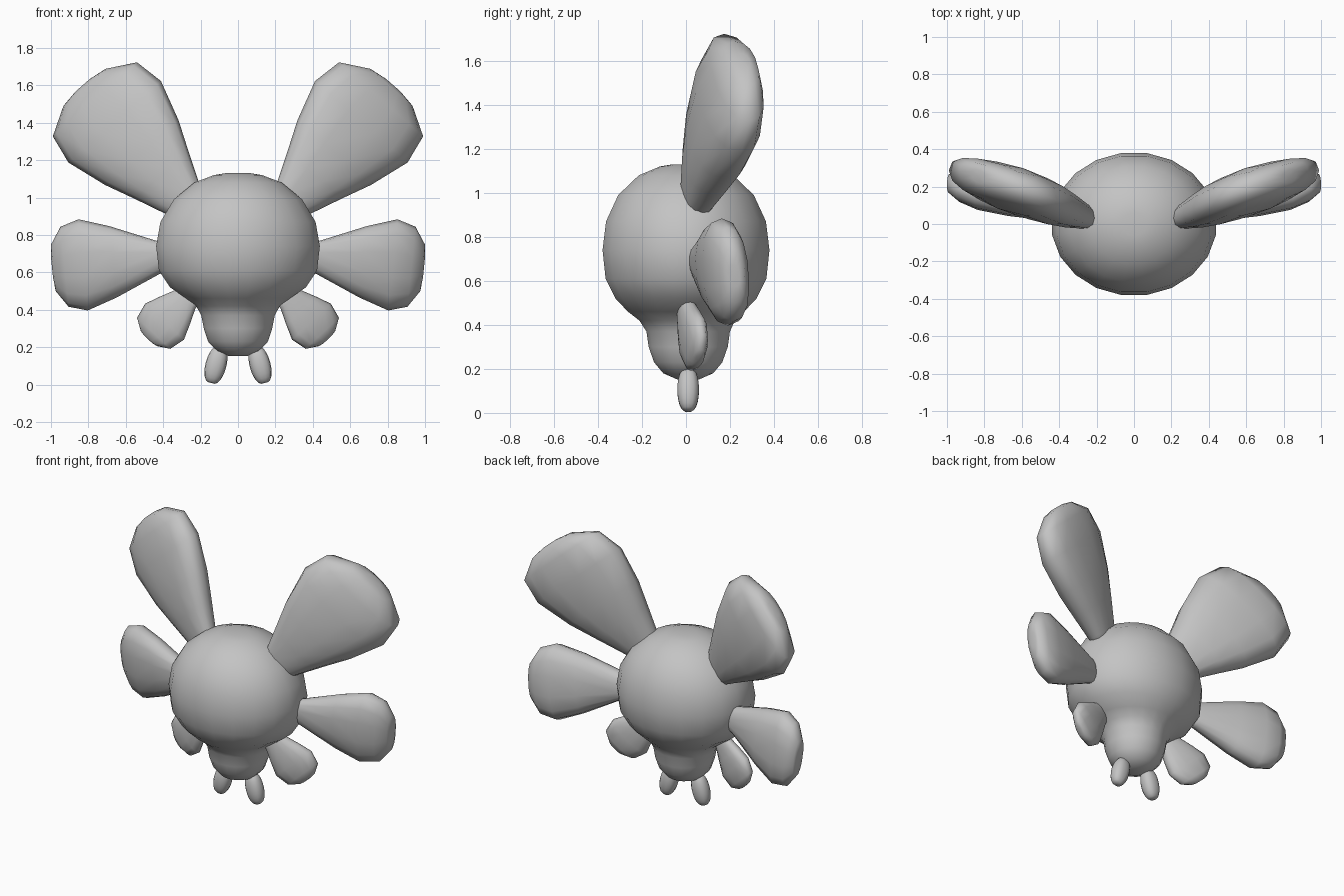
import bpy, bmesh, math
from mathutils import Vector

if "Cube" in bpy.data.objects:
    bpy.data.objects.remove(bpy.data.objects["Cube"])

grey = bpy.data.materials.new("grey")
grey.diffuse_color = (0.55, 0.55, 0.55, 1)
grey.use_nodes = True
grey.node_tree.nodes["Principled BSDF"].inputs["Base Color"].default_value = grey.diffuse_color


def loft(name, rings, sides, power=1.0, turn=0.0):
    """Skin elliptical rings (centre, half-axis u, half-axis v) and close both ends with a fan."""
    bm = bmesh.new()
    loops = []
    for c, u, v in rings:
        loop = []
        for i in range(sides):
            a = 2 * math.pi * (i + turn) / sides
            ca, sa = math.cos(a), math.sin(a)
            ca = math.copysign(abs(ca) ** power, ca)
            sa = math.copysign(abs(sa) ** power, sa)
            loop.append(bm.verts.new(c + u * ca + v * sa))
        loops.append(loop)
    for p, q in zip(loops, loops[1:]):
        for i in range(sides):
            j = (i + 1) % sides
            bm.faces.new((p[i], p[j], q[j], q[i]))
    for loop in (loops[0], loops[-1]):
        mid = sum((v.co for v in loop), Vector()) / sides
        tip = bm.verts.new(mid)
        for i in range(sides):
            bm.faces.new((loop[i], loop[(i + 1) % sides], tip))
    bmesh.ops.recalc_face_normals(bm, faces=bm.faces)
    for f in bm.faces:
        f.smooth = True
    me = bpy.data.meshes.new(name)
    bm.to_mesh(me)
    bm.free()
    me.materials.append(grey)
    ob = bpy.data.objects.new(name, me)
    bpy.context.collection.objects.link(ob)
    return ob


# round head flowing into the small lower body: z, half width, half depth, y centre
profile = [
    (1.13, 0.07, 0.06, 0), (1.12, 0.13, 0.12, 0), (1.08, 0.237, 0.217, 0),
    (0.99, 0.347, 0.312, 0), (0.87, 0.42, 0.368, 0), (0.74, 0.443, 0.384, 0),
    (0.61, 0.428, 0.37, 0), (0.52, 0.368, 0.325, 0), (0.46, 0.28, 0.267, 0),
    (0.42, 0.226, 0.22, 0.005), (0.37, 0.199, 0.192, 0.01), (0.30, 0.185, 0.182, 0.01),
    (0.23, 0.162, 0.157, 0.01), (0.18, 0.115, 0.115, 0.01), (0.152, 0.05, 0.05, 0.01),
]
loft("body", [(Vector((0, y, z)), Vector((w, 0, 0)), Vector((0, d, 0)))
              for z, w, d, y in profile], 20, turn=0.5)


def petal(name, origin, along, across, stations):
    """Flattened club shape on both sides; stations are distance, half width, half thickness."""
    for sign, side in ((1, "right"), (-1, "left")):
        m = Vector((sign, 1, 1))
        rings = [((origin + along * s) * m, across * w * m, Vector((0, t, 0)))
                 for s, w, t in stations]
        loft(f"{name}_{side}", rings, 14, 0.85)


# large upper wings
petal("upper_wing", Vector((0.303, 0.055, 1.0)), Vector((0.66, 0.25, 0.75)),
      Vector((0.75, 0.19, -0.66)),
      [(-0.12, 0.08, 0.05), (0, 0.125, 0.075), (0.16, 0.192, 0.105), (0.32, 0.262, 0.125),
       (0.54, 0.33, 0.128), (0.70, 0.30, 0.105), (0.785, 0.15, 0.072), (0.80, 0.05, 0.035)])

# middle wings
petal("middle_wing", Vector((0.43, 0.075, 0.68)), Vector((0.995, 0.255, -0.1)),
      Vector((-0.1, 0.06, -0.995)),
      [(-0.12, 0.06, 0.04), (0, 0.09, 0.06), (0.24, 0.192, 0.092), (0.40, 0.245, 0.1),
       (0.50, 0.215, 0.083), (0.56, 0.125, 0.05), (0.567, 0.05, 0.025)])

# small lower wings
petal("lower_wing", Vector((0.284, 0.004, 0.453)), Vector((0.68, 0.18, -0.73)),
      Vector((-0.73, -0.2, -0.68)),
      [(-0.1, 0.05, 0.03), (0, 0.075, 0.042), (0.08, 0.11, 0.05), (0.16, 0.142, 0.053),
       (0.245, 0.122, 0.043), (0.283, 0.06, 0.028), (0.289, 0.03, 0.015)])

# feet: blunt egg shapes leaning outward
lean = math.radians(15)
foot = []
for k in range(1, 12):
    a = math.pi * k / 12
    r = math.sin(a) ** 0.75
    foot.append((-0.103 * math.cos(a), 0.056 * r, 0.05 * r))
petal("foot", Vector((0.118, 0.01, 0.105)), Vector((math.sin(lean), 0, -math.cos(lean))),
      Vector((math.cos(lean), 0, math.sin(lean))), foot)
